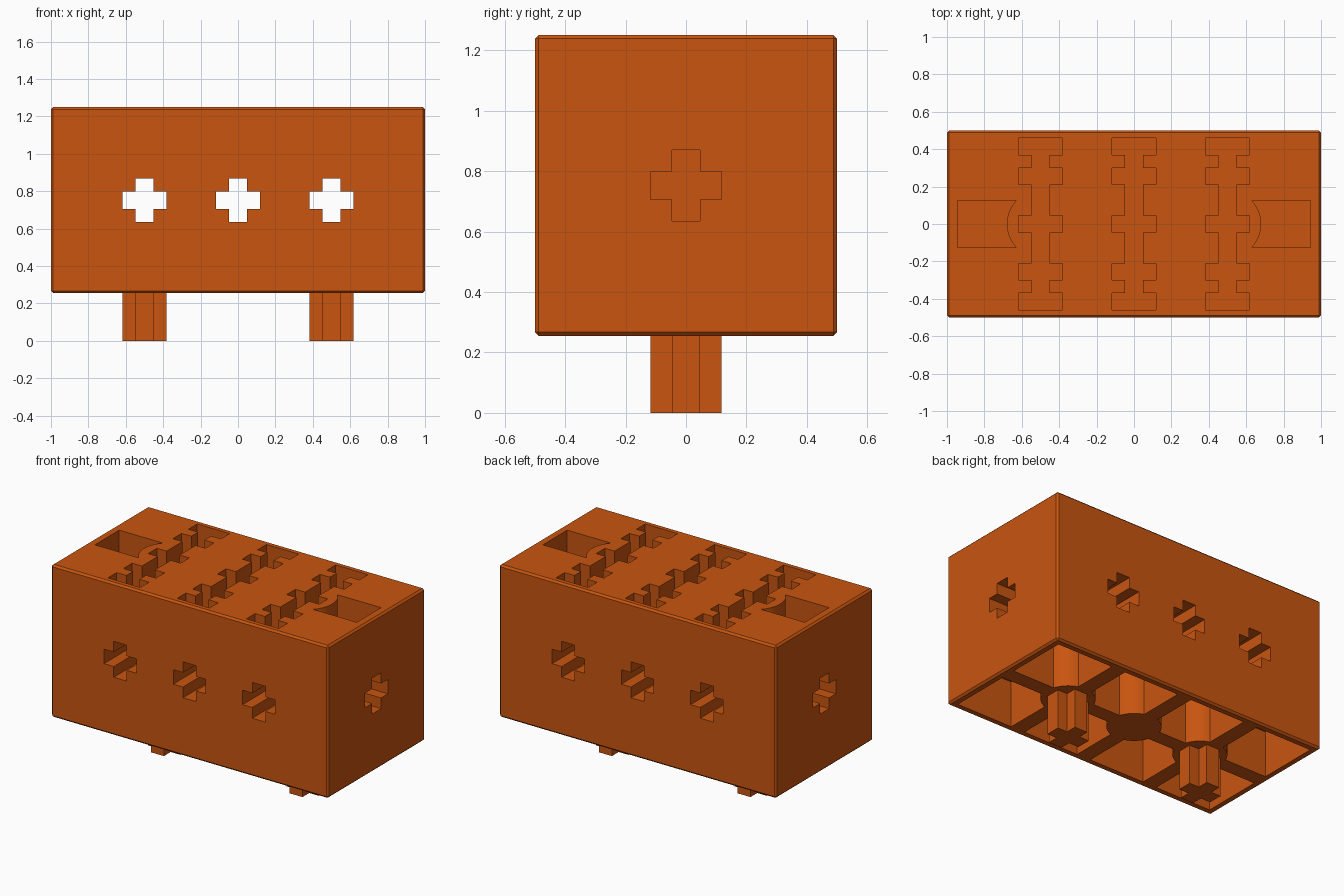
import bpy, bmesh
from math import sqrt, asin, pi, cos, sin
from mathutils import Vector

if "Cube" in bpy.data.objects:
    bpy.data.objects.remove(bpy.data.objects["Cube"], do_unlink=True)

BOTTOM, TOP = 0.255, 1.25
MID = (BOTTOM + TOP) / 2
ARM, HALF = 0.117, 0.047      # cross reach and half thickness
WALL, RIB, HUB = 0.455, 0.05, 0.16

orange = bpy.data.materials.new("orange plastic")
orange.use_nodes = True
orange.diffuse_color = (0.58, 0.09, 0.005, 1)
orange.node_tree.nodes["Principled BSDF"].inputs["Base Color"].default_value = orange.diffuse_color


def make_object(name, bm):
    bmesh.ops.recalc_face_normals(bm, faces=bm.faces)
    mesh = bpy.data.meshes.new(name)
    bm.to_mesh(mesh)
    bm.free()
    mesh.materials.append(orange)
    obj = bpy.data.objects.new(name, mesh)
    bpy.context.collection.objects.link(obj)
    return obj


def prism(bm, points, low, high, axis="z"):
    """Extrude a flat outline along an axis between two positions."""
    place = {"z": lambda u, v, w: (u, v, w),
             "y": lambda u, v, w: (u, w, v),
             "x": lambda u, v, w: (w, u, v)}[axis]
    face = bm.faces.new([bm.verts.new(place(u, v, low)) for u, v in points])
    made = bmesh.ops.extrude_face_region(bm, geom=[face])["geom"]
    verts = [g for g in made if isinstance(g, bmesh.types.BMVert)]
    bmesh.ops.translate(bm, verts=verts, vec=Vector(place(0, 0, high - low)))


def cross(u, v):
    quarter = [(ARM, HALF), (HALF, HALF), (HALF, ARM)]
    points = []
    for _ in range(4):
        points += quarter
        quarter = [(-b, a) for a, b in quarter]
    return [(u + a, v + b) for a, b in points]


def slot(x):
    """Long notched slot running front to back."""
    bands = [(0.37, 0.46), (0.21, 0.30), (-0.045, 0.045), (-0.30, -0.21), (-0.46, -0.37)]
    side = []
    for low, high in bands:
        side += [(ARM, high), (ARM, low)]
        if low > bands[-1][0]:
            side.append((HALF, low))
        if high < bands[0][1]:
            side.insert(-2 if low == bands[-1][0] else -3, (HALF, high))
    return [(x + a, b) for a, b in side] + [(x - a, b) for a, b in reversed(side)]


def hub_arc(x, direction, steps=8):
    """Arc around a round hub, from the long rib to the cross rib."""
    start = asin(RIB / HUB)
    angles = [start + (pi / 2 - 2 * start) * i / steps for i in range(steps + 1)]
    return [(x + direction * HUB * cos(a), HUB * sin(a)) for a in angles]


# Block with slim chamfers
bm = bmesh.new()
bmesh.ops.create_cube(bm, size=1)
for v in bm.verts:
    v.co = (v.co.x * 2, v.co.y, MID + v.co.z * (TOP - BOTTOM))
bmesh.ops.bevel(bm, geom=list(bm.edges), offset=0.012, segments=1, affect="EDGES")
block = make_object("block", bm)

# All recesses gathered in one cutter
bm = bmesh.new()
for x in (-0.5, 0, 0.5):
    prism(bm, cross(x, MID), -0.6, 0.6, "y")
    prism(bm, slot(x), TOP - 0.26, TOP + 0.1)

arc_y, arc_r = 0.125, 0.18
arc = [(0.5 + sqrt(arc_r ** 2 - y * y), y) for y in (arc_y * (i / 5 - 1) for i in range(11))]
inner = hub_arc(0, 1) + [(RIB, WALL), (0.5 - RIB, WALL)] + hub_arc(0.5, -1)[::-1]
outer = hub_arc(0.5, 1) + [(0.5 + RIB, WALL), (0.5 + WALL, WALL), (0.5 + WALL, RIB)]
for sx in (-1, 1):
    # End sockets and top pockets
    prism(bm, cross(0, MID), sx * 0.7, sx * 1.1, "x")
    pocket = arc + [(0.945, arc_y), (0.945, -arc_y)]
    prism(bm, [(sx * x, y) for x, y in pocket], TOP - 0.26, TOP + 0.1)
    # Underside cells between the ribs
    for sy in (-1, 1):
        for outline in (inner, outer):
            prism(bm, [(sx * x, sy * y) for x, y in outline], BOTTOM - 0.1, BOTTOM + 0.3)
cutter = make_object("recess_cutter", bm)
cutter.hide_render = True

cut = block.modifiers.new("recesses", "BOOLEAN")
cut.operation, cut.solver, cut.object = "DIFFERENCE", "EXACT", cutter
bpy.ops.object.select_all(action="DESELECT")
bpy.context.view_layer.objects.active = block
block.select_set(True)
bpy.ops.object.modifier_apply(modifier=cut.name)
bpy.data.objects.remove(cutter, do_unlink=True)
bpy.ops.object.shade_smooth_by_angle(angle=pi / 7)

# Cross shaped pegs under the block
for name, x in (("right_peg", -0.5), ("left_peg", 0.5)):
    bm = bmesh.new()
    prism(bm, cross(x, 0), 0, BOTTOM + 0.01)
    make_object(name, bm)
